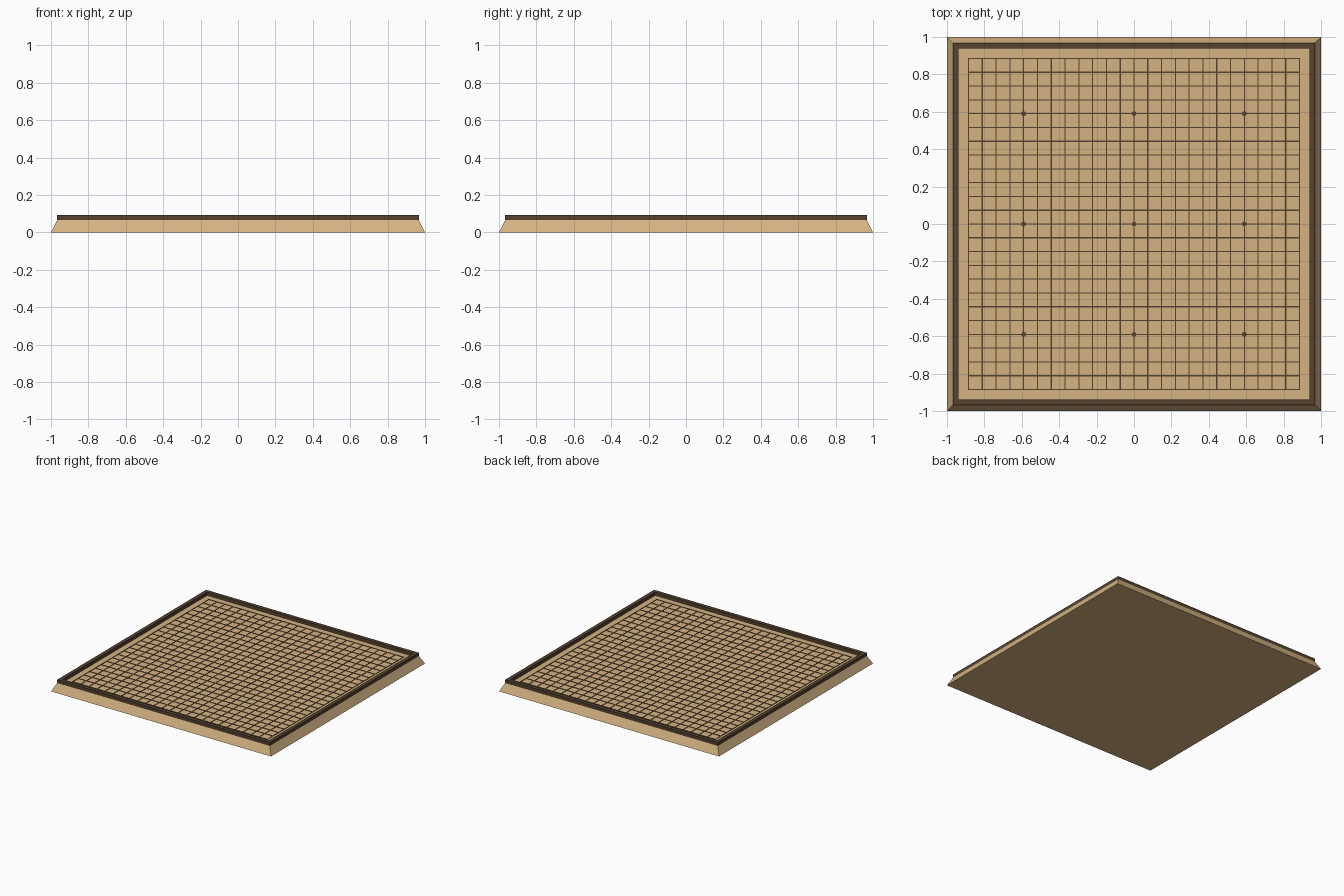
import bpy, bmesh
from mathutils import Matrix

if "Cube" in bpy.data.objects:
    bpy.data.objects.remove(bpy.data.objects["Cube"])


def material(name, rgb):
    m = bpy.data.materials.new(name)
    m.diffuse_color = (*rgb, 1)
    m.use_nodes = True
    m.node_tree.nodes["Principled BSDF"].inputs["Base Color"].default_value = m.diffuse_color
    return m


TAN = material("light_wood", (0.66, 0.45, 0.22))
DARK = material("dark_wood", (0.09, 0.055, 0.03))

BASE_TOP, RIM_TOP = 0.065, 0.092
RIM_OUT, RIM_IN = 0.967, 0.937
LINES, REACH = 25, 0.885
STEP = 2 * REACH / (LINES - 1)


def finish(bm, name, mat):
    bmesh.ops.recalc_face_normals(bm, faces=bm.faces)
    me = bpy.data.meshes.new(name)
    bm.to_mesh(me)
    bm.free()
    me.materials.append(mat)
    ob = bpy.data.objects.new(name, me)
    bpy.context.collection.objects.link(ob)
    return ob


def square(bm, half, z):
    return [bm.verts.new((sx * half, sy * half, z))
            for sx, sy in ((-1, -1), (1, -1), (1, 1), (-1, 1))]


def bridge(bm, a, b):
    for i in range(4):
        j = (i + 1) % 4
        bm.faces.new((a[i], a[j], b[j], b[i]))


def add_box(bm, size, loc):
    bmesh.ops.create_cube(bm, size=1, matrix=Matrix.Translation(loc) @ Matrix.Diagonal((*size, 1)))


# Board body with sloping sides
bm = bmesh.new()
low, high = square(bm, 1, 0), square(bm, RIM_OUT, BASE_TOP)
bridge(bm, low, high)
bm.faces.new(low)
bm.faces.new(high)
finish(bm, "board_body", TAN)

# Raised mitred rim
bm = bmesh.new()
loops = [square(bm, h, z) for h, z in ((RIM_OUT, BASE_TOP), (RIM_OUT, RIM_TOP),
                                       (RIM_IN, RIM_TOP), (RIM_IN, BASE_TOP))]
for k in range(4):
    bridge(bm, loops[k], loops[(k + 1) % 4])
finish(bm, "rim", DARK)

# Grid lines in both directions
W, H = 0.006, 0.003
for name, swap in (("grid_lines_lengthwise", False), ("grid_lines_crosswise", True)):
    bm = bmesh.new()
    for i in range(LINES):
        p = -REACH + i * STEP
        size, loc = (W, 2 * REACH + W, H), (p, 0, BASE_TOP + H / 2)
        if swap:
            size, loc = (size[1], W, H), (0, p, loc[2])
        add_box(bm, size, loc)
    finish(bm, name, DARK)

# Nine round marker points
bm = bmesh.new()
for ix in (-8, 0, 8):
    for iy in (-8, 0, 8):
        bmesh.ops.create_cone(bm, cap_ends=True, segments=12, radius1=0.013, radius2=0.013,
                              depth=0.004,
                              matrix=Matrix.Translation((ix * STEP, iy * STEP, BASE_TOP + 0.002)))
finish(bm, "marker_points", DARK)
